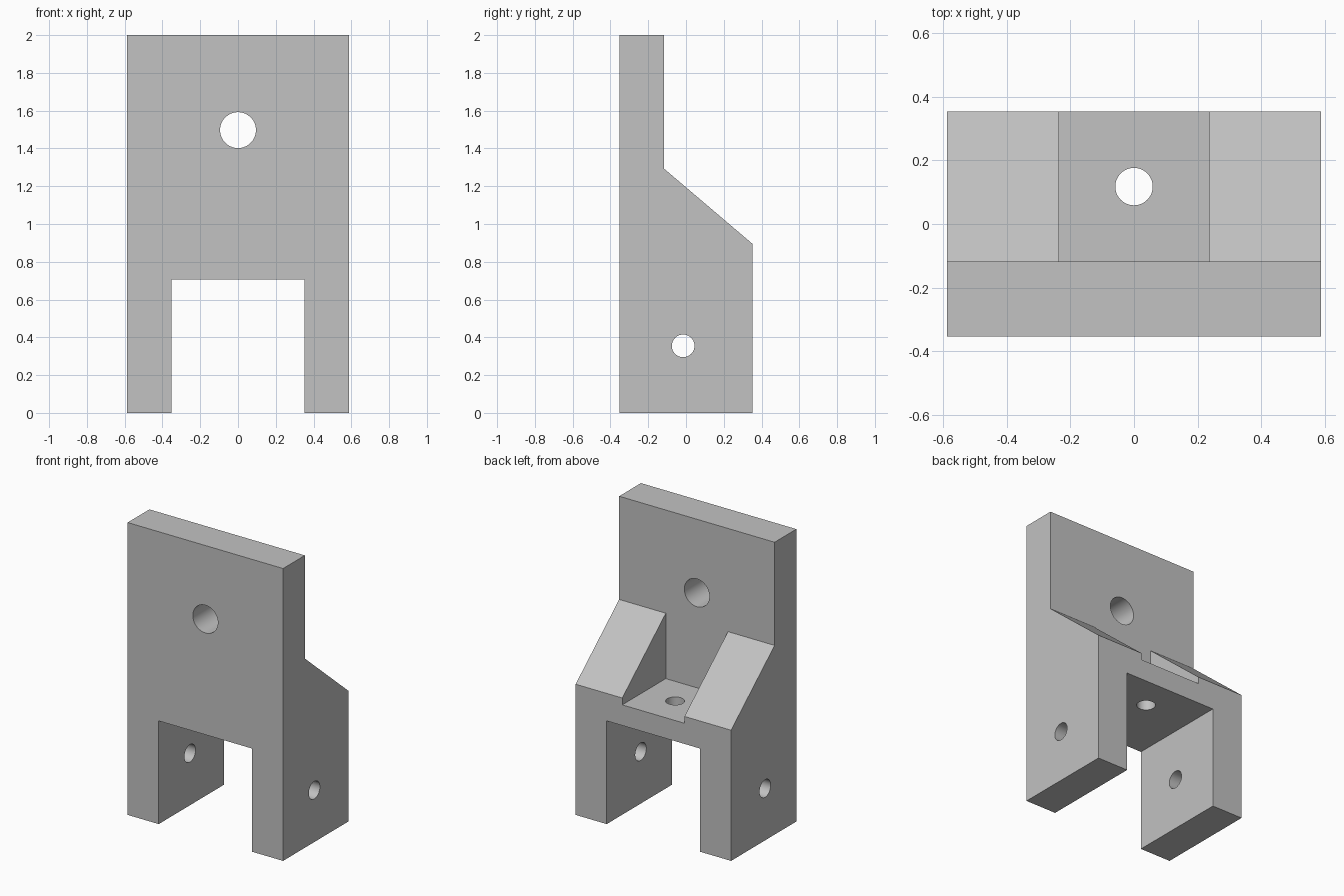
import bpy
import bmesh
from math import pi
from mathutils import Matrix

default = bpy.data.objects.get("Cube")
if default:
    bpy.data.objects.remove(default, do_unlink=True)

U = 2 / 85                      # one design unit
HALF_W, HALF_D = 25 * U, 15 * U
PLATE_BACK = -5 * U             # rear face of the upright plate
SLOT_TOP, SHELF = 30 * U, 36 * U

grey = bpy.data.materials.new("plain grey")
grey.use_nodes = True
colour = (0.54, 0.54, 0.54, 1)
grey.diffuse_color = colour
grey.node_tree.nodes["Principled BSDF"].inputs["Base Color"].default_value = colour


def make_object(name, bm):
    bmesh.ops.recalc_face_normals(bm, faces=bm.faces)
    mesh = bpy.data.meshes.new(name)
    bm.to_mesh(mesh)
    bm.free()
    mesh.materials.append(grey)
    obj = bpy.data.objects.new(name, mesh)
    bpy.context.collection.objects.link(obj)
    return obj


def box(name, low, high):
    bm = bmesh.new()
    size = [b - a for a, b in zip(low, high)]
    mid = [(a + b) / 2 for a, b in zip(low, high)]
    bmesh.ops.create_cube(bm, size=1, matrix=Matrix.Translation(mid) @ Matrix.Diagonal((*size, 1)))
    return make_object(name, bm)


def drill(name, centre, radius, length, axis=None):
    bm = bmesh.new()
    turn = Matrix.Rotation(pi / 2, 4, axis) if axis else Matrix()
    bmesh.ops.create_cone(bm, cap_ends=True, segments=64, radius1=radius, radius2=radius,
                          depth=length, matrix=Matrix.Translation(centre) @ turn)
    return make_object(name, bm)


# Bracket body: side profile extruded across the width
profile = [(-HALF_D, 0), (HALF_D, 0), (HALF_D, 38 * U), (PLATE_BACK, 55 * U),
           (PLATE_BACK, 2), (-HALF_D, 2)]
bm = bmesh.new()
side = bm.faces.new([bm.verts.new((-HALF_W, y, z)) for y, z in profile])
extruded = bmesh.ops.extrude_face_region(bm, geom=[side])["geom"]
bmesh.ops.translate(bm, vec=(2 * HALF_W, 0, 0),
                    verts=[v for v in extruded if isinstance(v, bmesh.types.BMVert)])
bracket = make_object("bracket", bm)

# Slot between the legs, gap between the gussets, and the drilled holes
cutters = [
    box("leg_slot", (-15 * U, -1, -1), (15 * U, 1, SLOT_TOP)),
    box("gusset_gap", (-10 * U, PLATE_BACK, SHELF), (10 * U, 1, 1.6)),
    drill("plate_hole", (0, -10 * U, 1.497), 0.095, 0.5, "X"),
    drill("shelf_hole", (0, 5 * U, 0.78), 2.5 * U, 0.4),
    drill("leg_hole", (0, -0.015, 0.355), 0.06, 2, "Y"),
]
bpy.ops.object.select_all(action="DESELECT")
bpy.context.view_layer.objects.active = bracket
bracket.select_set(True)
for cutter in cutters:
    cutter.hide_render = True
    cut = bracket.modifiers.new(cutter.name, "BOOLEAN")
    cut.operation = "DIFFERENCE"
    cut.solver = "EXACT"
    cut.object = cutter
    bpy.ops.object.modifier_apply(modifier=cut.name)
    bpy.data.objects.remove(cutter, do_unlink=True)

# Round hole walls, crisp edges
bpy.ops.object.shade_smooth_by_angle(angle=pi / 6)
